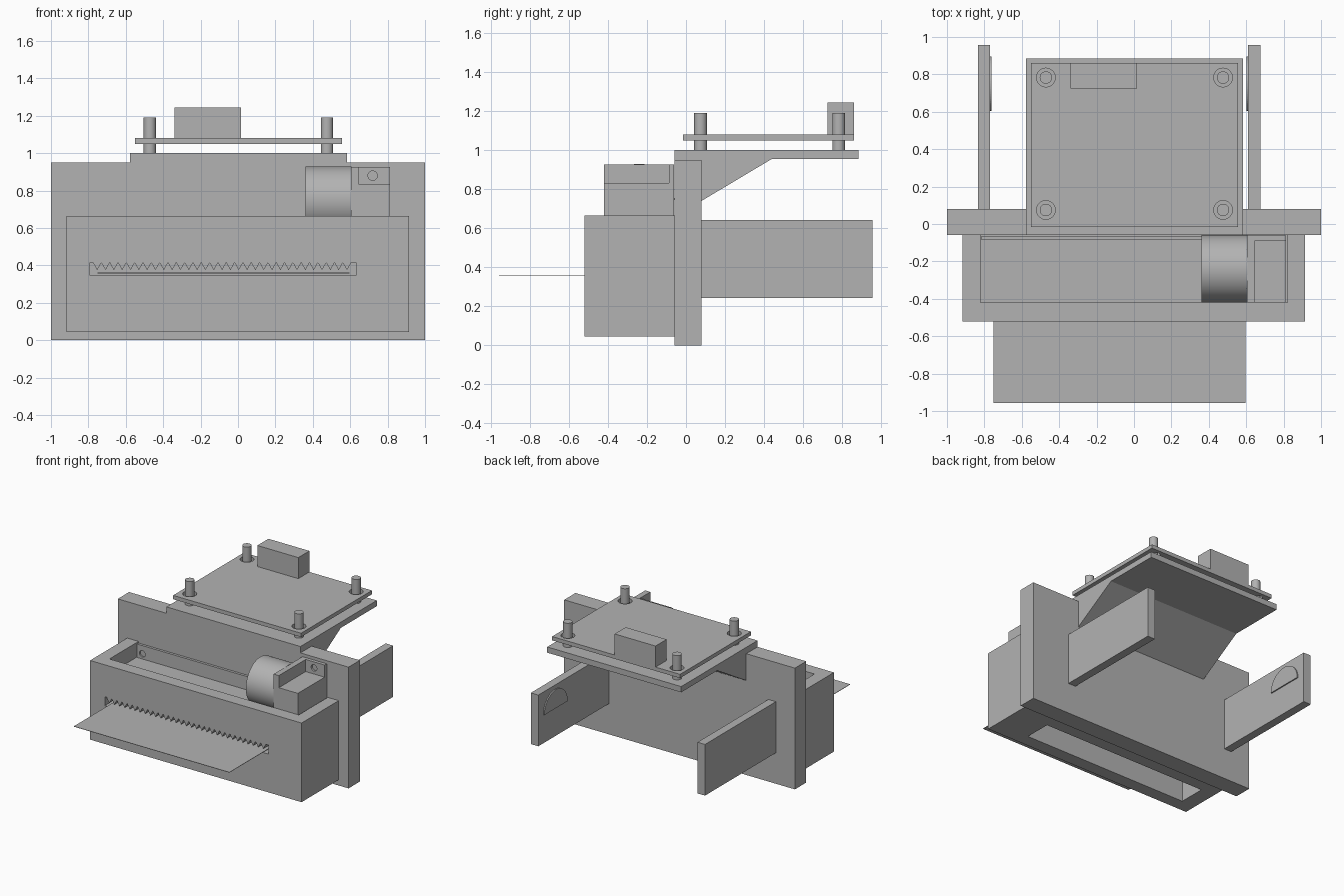
import bpy
import math
from mathutils import Matrix

cube = bpy.data.objects.get("Cube")
if cube:
    bpy.data.objects.remove(cube, do_unlink=True)

grey = bpy.data.materials.new("plain_grey")
grey.use_nodes = True
grey.diffuse_color = (0.45, 0.45, 0.45, 1)
grey.node_tree.nodes["Principled BSDF"].inputs["Base Color"].default_value = grey.diffuse_color


def make(name, verts, faces):
    mesh = bpy.data.meshes.new(name)
    mesh.from_pydata(verts, [], faces)
    mesh.materials.append(grey)
    obj = bpy.data.objects.new(name, mesh)
    bpy.context.collection.objects.link(obj)
    return obj


def prism(name, profile, axis, lo, hi):
    """Extrude a 2D profile along an axis: x takes (y, z), y takes (x, z), z takes (x, y)."""
    place = {"x": lambda a, b, t: (t, a, b),
             "y": lambda a, b, t: (a, t, b),
             "z": lambda a, b, t: (a, b, t)}[axis]
    n = len(profile)
    area = sum(profile[i - 1][0] * profile[i][1] - profile[i][0] * profile[i - 1][1]
               for i in range(n))
    if (area < 0) != (axis == "y"):
        profile = profile[::-1]
    verts = [place(a, b, t) for t in (lo, hi) for a, b in profile]
    faces = [tuple(range(n))[::-1], tuple(range(n, 2 * n))]
    faces += [(i, (i + 1) % n, (i + 1) % n + n, i + n) for i in range(n)]
    return make(name, verts, faces)


def box(name, x, y, z):
    return prism(name, [(x[0], y[0]), (x[1], y[0]), (x[1], y[1]), (x[0], y[1])], "z", *z)


def disc(a, b, r, n=40, turn=2 * math.pi):
    """Points of a circle, or of an arc closed by a straight edge."""
    count = n if turn > 6 else n + 1
    return [(a + r * math.cos(turn * i / n), b + r * math.sin(turn * i / n))
            for i in range(count)]


def smooth(obj):
    bpy.ops.object.select_all(action="DESELECT")
    obj.select_set(True)
    bpy.context.view_layer.objects.active = obj
    bpy.ops.object.shade_smooth_by_angle(angle=math.radians(30))


def cut(obj, *cutters):
    for cutter in cutters:
        mod = obj.modifiers.new("cut", "BOOLEAN")
        mod.operation = "DIFFERENCE"
        mod.solver = "EXACT"
        mod.object = cutter
        bpy.context.view_layer.objects.active = obj
        bpy.ops.object.modifier_apply(modifier=mod.name)
        bpy.data.objects.remove(cutter, do_unlink=True)


# Upright mounting plate and the shelf bracket with its sloped gusset
box("back_plate", (-1, 1), (-.06, .08), (0, .95))
prism("shelf_bracket", [(-.06, .95), (-.06, 1), (.885, 1), (.885, .955), (.44, .955),
                        (.08, .74), (.07, .74), (.07, .95)], "x", -.578, .583)

# Circuit board on four pins, with clearance holes and a connector
board = box("circuit_board", (-.552, .557), (-.015, .862), (1.05, 1.08))
for x in (-.471, .476):
    for y in (.075, .783):
        cut(board, prism("pin_hole", disc(x, y, .05), "z", 1, 1.15))
        smooth(prism("board_pin", disc(x, y, .033), "z", .99, 1.19))
box("connector", (-.34, .015), (.725, .862), (1.08, 1.245))

# Side arms with a half-round boss on each inner face
for side, outer, inner in (("right", -.835, -.77), ("left", .675, .61)):
    box(side + "_arm", sorted((outer, inner))[0:2], (.08, .957), (.242, .643))
    boss = inner + (.009 if inner < 0 else -.009)
    prism(side + "_arm_boss", disc(.75, .465, .145, 32, math.pi), "x", *sorted((inner, boss)))

# Housing: open top tray, bottom slot, serrated paper outlet
housing = box("housing", (-.918, .915), (-.52, -.06), (.045, .665))
teeth = 31
start, end = -.775, .605
pitch = (end - start) / teeth
outlet = [(-.79, .345), (.63, .345), (.63, .415)]
for i in range(teeth, 0, -1):
    outlet.append((start + i * pitch, .415))
    outlet.append((start + (i - .5) * pitch, .375))
outlet += [(start, .415), (-.79, .415)]
cut(housing,
    box("tray_cutter", (-.82, .82), (-.42, 0), (.55, .8)),
    box("bottom_cutter", (-.8, .63), (-.42, -.21), (0, .43)),
    prism("outlet_cutter", outlet, "y", -.6, -.35))

# Paper sheet
box("paper_sheet", (-.752, .596), (-.958, -.3), (.358, .361))

# Mechanism inside the tray: rear rail, drive drum and gear block
rail = box("rear_rail", (-.815, .61), (-.085, -.065), (.54, .655))
cut(rail, prism("rail_hole", disc(-.77, .59, .025, 24), "y", -.1, -.072))
smooth(prism("drive_drum", disc(-.24, .75, .18, 64), "x", .362, .606))
block = box("gear_block", (.603, .813), (-.42, -.062), (.54, .927))
cut(block,
    box("corner_cutter", (.648, .9), (-.5, -.088), (.832, 1)),
    prism("block_hole", disc(.72, .88, .025, 24), "y", -.12, -.072))
